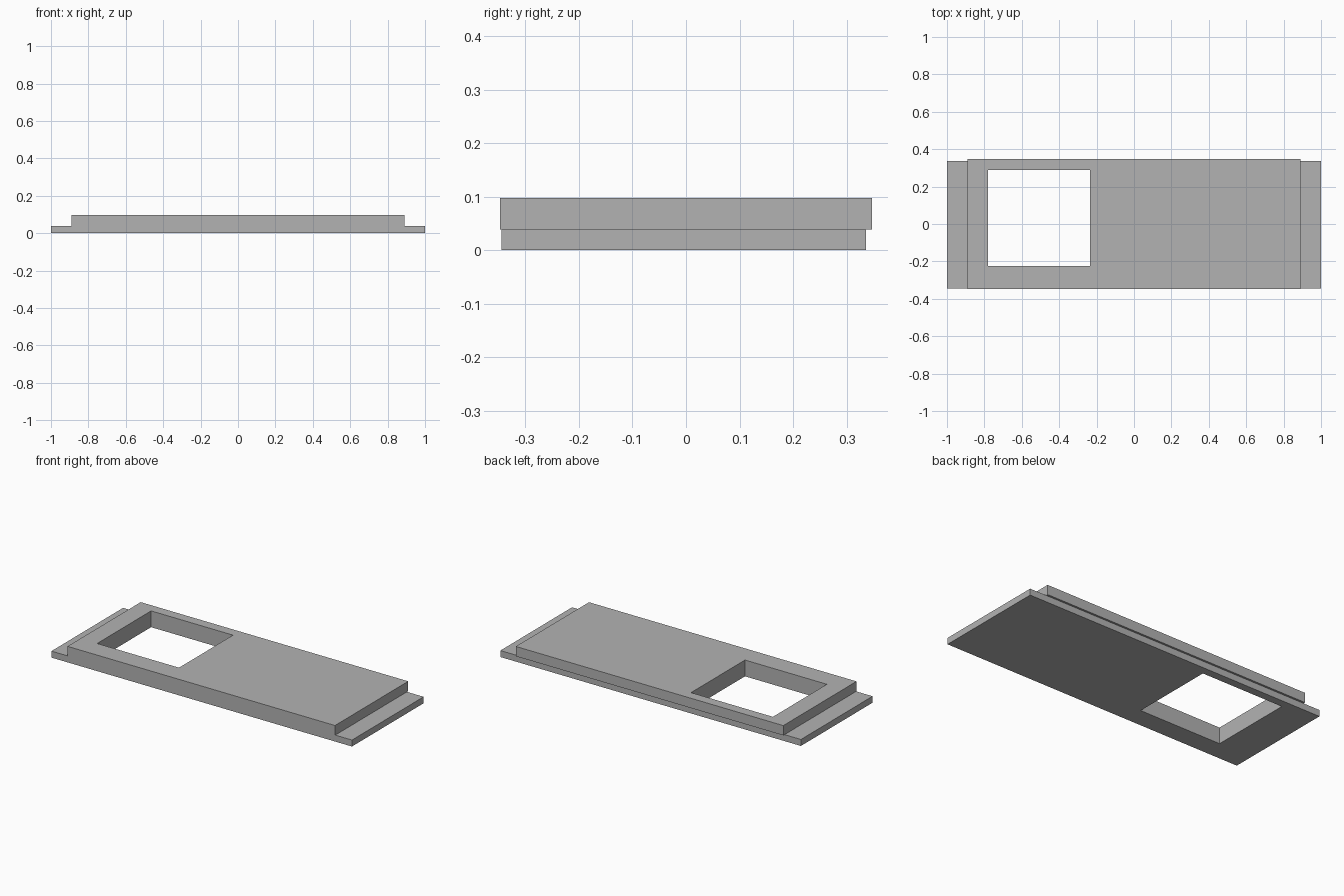
import bpy
import bmesh

cube = bpy.data.objects.get("Cube")
if cube:
    bpy.data.objects.remove(cube, do_unlink=True)

grey = bpy.data.materials.new("plain grey")
grey.use_nodes = True
colour = (0.45, 0.45, 0.45, 1)
grey.diffuse_color = colour
grey.node_tree.nodes["Principled BSDF"].inputs["Base Color"].default_value = colour

# Rectangles are (x min, x max, y min, y max)
WINDOW = (-0.78, -0.235, -0.225, 0.288)


def corners(bm, rect, z):
    x0, x1, y0, y1 = rect
    return [bm.verts.new((x, y, z)) for x, y in ((x0, y0), (x1, y0), (x1, y1), (x0, y1))]


def plate_with_window(name, rect, z0, z1):
    """Flat slab with the rectangular window cut right through it."""
    bm = bmesh.new()
    loops = [corners(bm, r, z) for r, z in
             ((rect, z0), (rect, z1), (WINDOW, z1), (WINDOW, z0))]
    # Outer walls, top ring, window walls and bottom ring
    for a, b in zip(loops, loops[1:] + loops[:1]):
        for i in range(4):
            j = (i + 1) % 4
            bm.faces.new((a[i], a[j], b[j], b[i]))
    bmesh.ops.recalc_face_normals(bm, faces=bm.faces)
    mesh = bpy.data.meshes.new(name)
    bm.to_mesh(mesh)
    bm.free()
    mesh.materials.append(grey)
    obj = bpy.data.objects.new(name, mesh)
    bpy.context.collection.objects.link(obj)
    return obj


# Thin base, long enough to leave a ledge at both ends
plate_with_window("base_plate", (-1, 1, -0.345, 0.336), 0, 0.039)
# Thicker slab on top, overhanging slightly at front and back
plate_with_window("raised_slab", (-0.891, 0.889, -0.348, 0.348), 0.039, 0.098)
